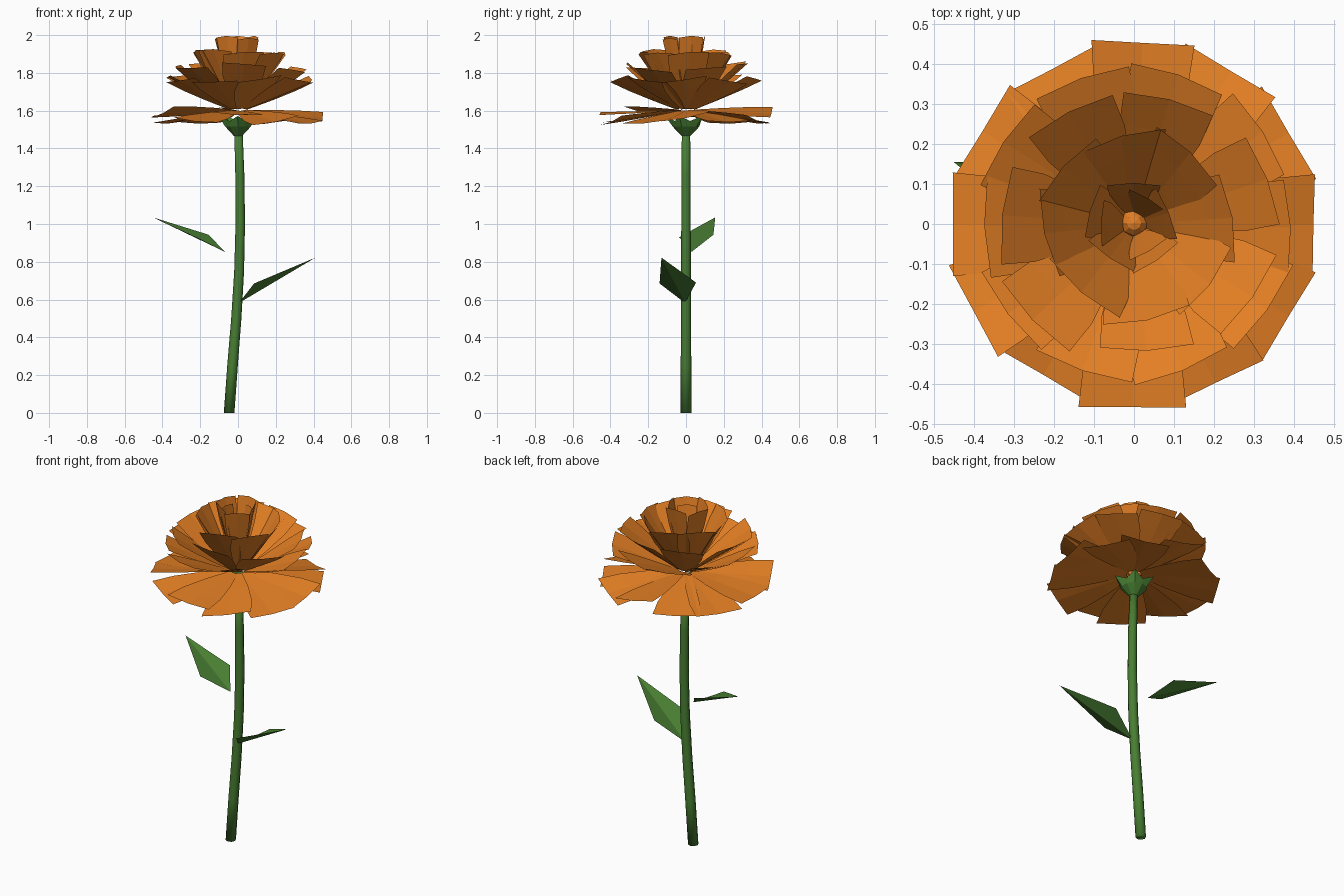
import bpy, bmesh, math, random
from mathutils import Vector, Matrix

if "Cube" in bpy.data.objects:
    bpy.data.objects.remove(bpy.data.objects["Cube"])

random.seed(11)


def material(name, rgb):
    m = bpy.data.materials.new(name)
    m.diffuse_color = (*rgb, 1)
    m.use_nodes = True
    m.node_tree.nodes["Principled BSDF"].inputs["Base Color"].default_value = m.diffuse_color
    return m


ORANGE = material("petal orange", (0.78, 0.215, 0.018))
GREEN = material("stem green", (0.065, 0.21, 0.032))


def make(name, verts, faces, mat, smooth=False):
    me = bpy.data.meshes.new(name)
    me.from_pydata([tuple(v) for v in verts], [], faces)
    me.materials.append(mat)
    for p in me.polygons:
        p.use_smooth = smooth
    ob = bpy.data.objects.new(name, me)
    bpy.context.collection.objects.link(ob)
    return ob


def grid_faces(rows, cols, wrap=False):
    faces = []
    for i in range(rows - 1):
        for j in range(cols if wrap else cols - 1):
            k = (j + 1) % cols
            faces.append((i * cols + j, i * cols + k, (i + 1) * cols + k, (i + 1) * cols + j))
    return faces


# Stem: gently bent eight-sided tube (x, z, radius)
path = [(-0.047, 0, 0.028), (-0.029, 0.25, 0.028), (-0.009, 0.5, 0.027), (0.006, 0.75, 0.026),
        (0.012, 1.0, 0.025), (0.010, 1.25, 0.024), (0.002, 1.5, 0.022)]
N = 8
verts = [(x + r * math.cos(math.tau * j / N), r * math.sin(math.tau * j / N), z)
         for x, z, r in path for j in range(N)]
faces = grid_faces(len(path), N, True)
faces += [tuple(reversed(range(N))), tuple(range(len(verts) - N, len(verts)))]
make("stem", verts, faces, GREEN, True)

# Leaves: folded diamonds (base, side, tip, side)
make("lower_leaf", [(0.005, -0.005, 0.582), (0.17, 0.053, 0.69), (0.41, -0.13, 0.822),
                    (0.085, -0.14, 0.685)], [(0, 1, 2), (0, 2, 3)], GREEN)
make("upper_leaf", [(-0.07, 0.03, 0.853), (-0.22, -0.037, 0.93), (-0.45, 0.155, 1.035),
                    (-0.155, 0.145, 0.943)], [(0, 2, 1), (0, 3, 2)], GREEN)

# Calyx: flared cup with a pointed rim
S = 10
rings = [(0.022, 1.465), (0.07, 1.515), (0.095, 1.56)]
verts = []
for i, (r, z) in enumerate(rings):
    for j in range(S):
        a = math.tau * j / S + 0.3
        k = (1.15 if j % 2 else 0.75) if i == 2 else 1
        lift = (0.012 if j % 2 else -0.015) if i == 2 else 0
        verts.append((r * k * math.cos(a), r * k * math.sin(a), z + lift))
make("calyx", verts, grid_faces(3, S, True), GREEN)


# Petals: wedge sheets, three points wide, slightly cupped
def petal(angle, tilt, roll, r0, z0, length, width, point):
    out = []
    for t, w in ((0, 0.2), (0.35, 0.6), (0.7, 0.9), (1, 1)):
        for s in (-1, 0, 1):
            ext = length * t + (point * t if s == 0 else 0)
            cup = 0.03 * width * t if s else 0
            out.append(Vector((ext, s * w * width / 2, cup)))
    m = (Matrix.Rotation(angle, 4, 'Z') @ Matrix.Translation((r0, 0, z0))
         @ Matrix.Rotation(-tilt, 4, 'Y') @ Matrix.Rotation(roll, 4, 'X'))
    return [m @ v for v in out]


# name, count, first angle, tilt, tilt jitter, roll jitter, base radius, base z, length, width, tip point
layers = [
    ("outer_petals", 12, 0.0, -6, 4, 13, 0.04, 1.60, 0.41, 0.26, 0.0),
    ("spread_petals", 10, 0.02, 25, 3, 10, 0.045, 1.61, 0.365, 0.25, 0.01),
    ("middle_petals", 7, 0.35, 37, 4, 10, 0.045, 1.615, 0.355, 0.24, 0.01),
    ("raised_petals", 8, 0.1, 56, 5, 10, 0.04, 1.62, 0.335, 0.22, 0.015),
    ("inner_petals", 5, 0.3, 77, 2, 6, 0.02, 1.63, 0.36, 0.14, 0.01),
    ("core_petals", 3, 1.0, 80, 2, 6, 0.02, 1.64, 0.31, 0.11, 0.01),
]
for name, n, a0, tilt, tj, rj, r0, z0, length, width, point in layers:
    verts, faces = [], []
    for i in range(n):
        a = a0 + math.tau * i / n + random.uniform(-0.05, 0.05)
        base = len(verts)
        verts += petal(a, math.radians(tilt + random.uniform(-tj, tj)),
                       math.radians(random.uniform(-rj, rj)), r0, z0,
                       length * random.uniform(0.98, 1.02), width * random.uniform(0.95, 1.05), point)
        faces += [tuple(base + k for k in f) for f in grid_faces(4, 3)]
    make(name, verts, faces, ORANGE)

# Bud at the heart of the bloom
bm = bmesh.new()
bmesh.ops.create_uvsphere(bm, u_segments=8, v_segments=6, radius=0.036,
                          matrix=Matrix.Translation((0, 0.003, 1.66)))
me = bpy.data.meshes.new("bloom_center")
bm.to_mesh(me)
bm.free()
me.materials.append(ORANGE)
bpy.context.collection.objects.link(bpy.data.objects.new("bloom_center", me))
